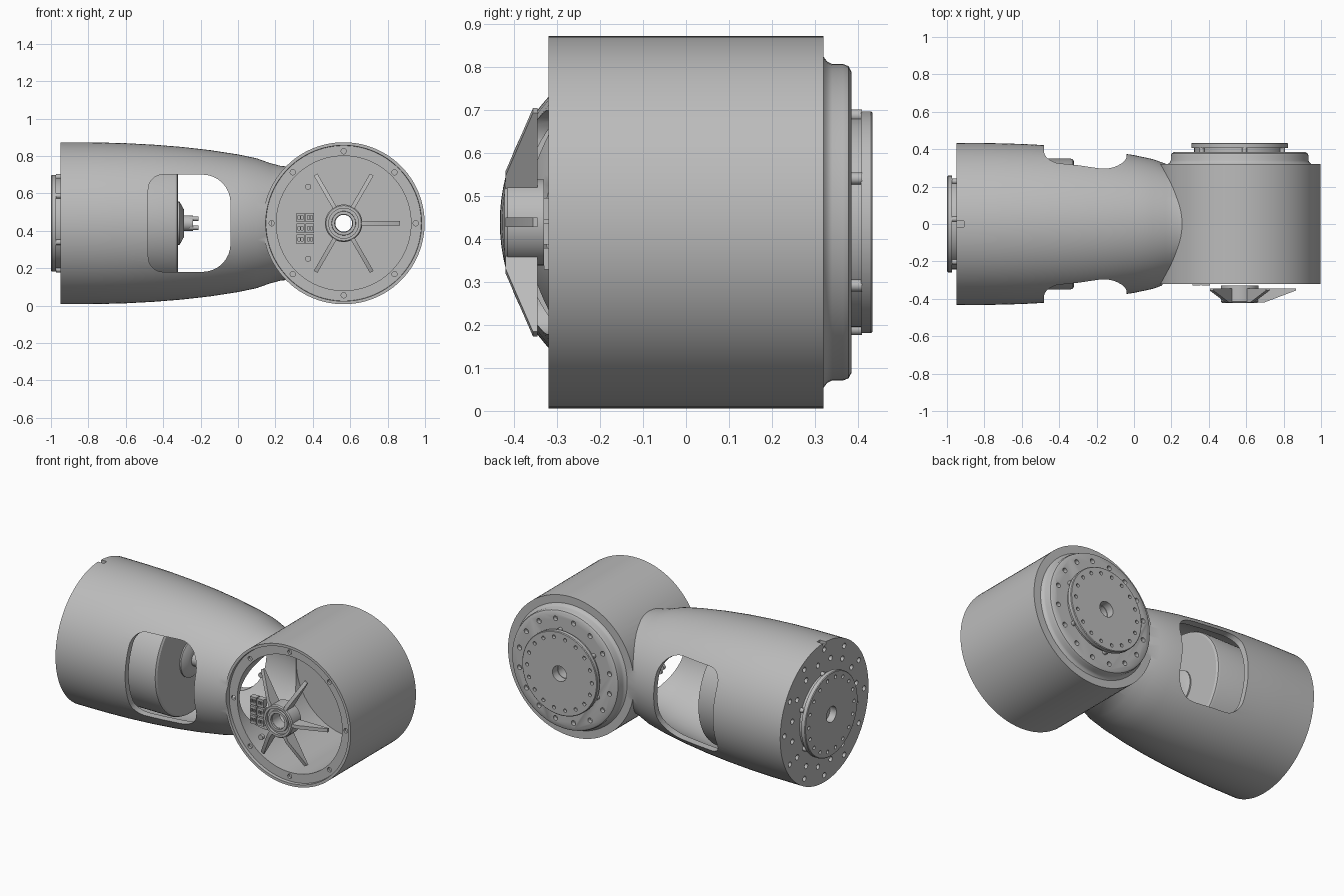
import bpy, bmesh, math
from mathutils import Vector

if "Cube" in bpy.data.objects:
    bpy.data.objects.remove(bpy.data.objects["Cube"], do_unlink=True)

mat = bpy.data.materials.new("machined grey")
mat.use_nodes = True
GREY = (0.5, 0.5, 0.5, 1)
mat.diffuse_color = GREY
mat.node_tree.nodes["Principled BSDF"].inputs["Base Color"].default_value = GREY

ZC, XJ = 0.44, 0.565          # arm axis height, joint axis position
ARM, JOINT = Vector((0, 0, ZC)), Vector((XJ, 0, ZC))


def lathe(bm, axis, origin, profile, segs=64):
    """Revolve (position along axis, radius) points into a capped solid."""
    rings = []
    for a, r in profile:
        ring = []
        for i in range(segs):
            t = math.tau * i / segs
            c, s = r * math.cos(t), r * math.sin(t)
            p = Vector((a, c, s)) if axis == "x" else Vector((c, a, s))
            ring.append(bm.verts.new(origin + p))
        rings.append(ring)
    for lo, hi in zip(rings, rings[1:]):
        for i in range(segs):
            j = (i + 1) % segs
            bm.faces.new((lo[i], lo[j], hi[j], hi[i]))
    bm.faces.new(rings[0])
    bm.faces.new(rings[-1])


def prism(bm, points, offset):
    """Extrude a polygon by an offset vector."""
    face = bm.faces.new([bm.verts.new(p) for p in points])
    ext = bmesh.ops.extrude_face_region(bm, geom=[face])
    verts = [g for g in ext["geom"] if isinstance(g, bmesh.types.BMVert)]
    bmesh.ops.translate(bm, verts=verts, vec=offset)


def box(bm, x0, x1, y0, y1, z0, z1):
    prism(bm, [(x0, y0, z0), (x1, y0, z0), (x1, y0, z1), (x0, y0, z1)], Vector((0, y1 - y0, 0)))


def hole_ring(bm, axis, origin, count, radius, size, a0, a1, phase=0.0):
    for i in range(count):
        t = math.tau * (i + phase) / count
        c, s = radius * math.cos(t), radius * math.sin(t)
        off = Vector((0, c, s)) if axis == "x" else Vector((c, 0, s))
        lathe(bm, axis, origin + off, [(a0, size), (a1, size)], 14)


def make(name, build):
    bm = bmesh.new()
    build(bm)
    bmesh.ops.recalc_face_normals(bm, faces=bm.faces)
    mesh = bpy.data.meshes.new(name)
    bm.to_mesh(mesh)
    bm.free()
    mesh.materials.append(mat)
    obj = bpy.data.objects.new(name, mesh)
    bpy.context.collection.objects.link(obj)
    return obj


def combine(obj, build, operation="DIFFERENCE"):
    """Apply a boolean with a temporary tool solid."""
    tool = make("tool", build)
    mod = obj.modifiers.new("bool", "BOOLEAN")
    mod.operation, mod.solver, mod.object = operation, "EXACT", tool
    deps = bpy.context.evaluated_depsgraph_get()
    mesh = bpy.data.meshes.new_from_object(obj.evaluated_get(deps))
    obj.modifiers.clear()
    obj.data = mesh
    bpy.data.objects.remove(tool, do_unlink=True)


# Housing: tapered arm tube joined to the crosswise joint cylinder
arm = [(-0.95, 0.433), (-0.75, 0.432), (-0.6, 0.428), (-0.45, 0.42), (-0.3, 0.408),
       (-0.15, 0.391), (0, 0.368), (0.1, 0.347), (0.17, 0.322), (0.23, 0.306), (0.32, 0.3)]
housing = make("housing", lambda bm: lathe(bm, "x", ARM, arm, 96))
combine(housing, lambda bm: lathe(bm, "y", JOINT, [
    (-0.32, 0.433), (0.32, 0.433), (0.32, 0.385), (0.328, 0.374), (0.34, 0.368),
    (0.365, 0.368), (0.378, 0.363), (0.385, 0.35)], 96), "UNION")

# Hollow interior and stepped front opening
combine(housing, lambda bm: lathe(bm, "y", JOINT, [
    (-0.34, 0.418), (-0.3, 0.415), (-0.3, 0.36), (0.28, 0.36)], 96))
combine(housing, lambda bm: lathe(bm, "x", ARM, [
    (x, r - 0.035) for x, r in [(-0.92, 0.433)] + arm[1:]], 96))


# Rounded window straight through the arm
def window(bm):
    pts = []
    for cx, cz, r, start in ((-0.19, 0.55, 0.15, 0), (-0.4, 0.62, 0.08, 1),
                             (-0.4, 0.26, 0.08, 2), (-0.19, 0.33, 0.15, 3)):
        for k in range(9):
            t = (start + k / 8) * math.pi / 2
            pts.append((cx + r * math.cos(t), -0.6, cz + r * math.sin(t)))
    prism(bm, pts, Vector((0, 1.2, 0)))


combine(housing, window)


# Bolt holes, shaft bore and alignment notch
def housing_holes(bm):
    hole_ring(bm, "y", JOINT, 8, 0.385, 0.014, -0.33, -0.285)
    hole_ring(bm, "y", JOINT, 16, 0.315, 0.015, 0.36, 0.4, 0.5)
    hole_ring(bm, "x", ARM, 16, 0.32, 0.016, -0.97, -0.93, 0.5)
    hole_ring(bm, "x", ARM, 12, 0.39, 0.016, -0.97, -0.93)
    lathe(bm, "y", JOINT, [(0.2, 0.045), (0.5, 0.045)], 32)
    box(bm, -0.97, -0.91, -0.015, 0.015, 0.855, 0.9)


combine(housing, housing_holes)


# Output discs on the joint back and the arm end
def output_disc(name, axis, origin, base, sign, through):
    at = lambda d: base + sign * d
    disc = make(name, lambda bm: lathe(bm, axis, origin, [
        (at(-0.005), 0.243), (at(0.022), 0.243), (at(0.022), 0.258),
        (at(0.045), 0.258), (at(0.049), 0.254)], 72))

    def holes(bm):
        hole_ring(bm, axis, origin, 18, 0.222, 0.011, at(0.03), at(0.07))
        lathe(bm, axis, origin, [(at(-0.1 if through else 0.005), 0.048), (at(0.07), 0.048)], 32)
    combine(disc, holes)
    # Small retaining tabs under the disc
    make(name + "_tabs", lambda bm: hole_ring(bm, axis, origin, 6, 0.25, 0.014,
                                              at(-0.002), at(0.024), 0.4))
    return disc


output_disc("joint_output_disc", "y", JOINT, 0.385, 1, True)
output_disc("arm_output_disc", "x", ARM, -0.95, -1, False)

# Joint motor with its front cover
motor = make("joint_motor", lambda bm: lathe(bm, "y", JOINT, [
    (0.29, 0.3), (-0.2, 0.3), (-0.25, 0.325), (-0.335, 0.325), (-0.348, 0.32), (-0.355, 0.308)], 96))


def connector_pocket(bm):
    box(bm, 0.2, 0.42, -0.4, -0.3, 0.23, 0.66)
    box(bm, 0.2, 0.27, -0.45, 0.2, 0.25, 0.64)


combine(motor, connector_pocket)
combine(motor, lambda bm: lathe(bm, "y", JOINT, [(-0.5, 0.046), (0.5, 0.046)], 32))

hub = make("joint_hub", lambda bm: lathe(bm, "y", JOINT, [
    (-0.33, 0.1), (-0.415, 0.1), (-0.422, 0.094)], 48))
combine(hub, lambda bm: lathe(bm, "y", JOINT, [
    (-0.5, 0.08), (-0.405, 0.08), (-0.405, 0.046), (-0.2, 0.046)], 48))
bearing = make("shaft_bearing", lambda bm: lathe(bm, "y", JOINT, [(-0.39, 0.066), (-0.418, 0.064)], 48))
combine(bearing, lambda bm: lathe(bm, "y", JOINT, [(-0.5, 0.048), (-0.3, 0.048)], 32))


# Radial ribs on the cover, none on the connector side
def ribs(bm):
    for k in (0, 1, 2, 4, 5):
        t = k * math.pi / 3
        out, side = Vector((math.cos(t), 0, math.sin(t))), Vector((-math.sin(t), 0, math.cos(t)))
        pts = [JOINT + out * r + Vector((0, y, 0)) - side * 0.011
               for r, y in ((0.09, -0.345), (0.3, -0.345), (0.3, -0.356), (0.13, -0.42), (0.09, -0.42))]
        prism(bm, pts, side * 0.022)


make("cover_ribs", ribs)


# Connector blocks and screws in the pocket
def connectors(bm):
    for i in range(2):
        for j in range(3):
            x, z = 0.312 + 0.05 * i, 0.33 + 0.058 * j
            box(bm, x, x + 0.044, -0.33, -0.295, z, z + 0.05)
    for z in (0.25, 0.635):
        lathe(bm, "y", Vector((0.375, 0, z)), [(-0.295, 0.016), (-0.315, 0.016)], 16)


plugs = make("connector_blocks", connectors)


def sockets(bm):
    for i in range(2):
        for j in range(3):
            for k in (0.014, 0.03):
                x, z = 0.312 + 0.05 * i + k, 0.355 + 0.058 * j
                box(bm, x - 0.005, x + 0.005, -0.34, -0.31, z - 0.01, z + 0.01)


combine(plugs, sockets)

# Arm motor seen through the window, with hub and pins
make("arm_motor", lambda bm: lathe(bm, "x", ARM, [
    (-0.93, 0.35), (-0.34, 0.35), (-0.327, 0.345), (-0.32, 0.333)], 96))
make("arm_motor_hub", lambda bm: lathe(bm, "x", ARM, [
    (-0.33, 0.115), (-0.312, 0.115), (-0.29, 0.075), (-0.29, 0.042), (-0.24, 0.042)], 48))
make("arm_motor_pins", lambda bm: hole_ring(bm, "x", ARM, 4, 0.034, 0.011, -0.26, -0.21, 0.5))

# Smooth round surfaces, keep edges crisp
bpy.ops.object.select_all(action="DESELECT")
for obj in bpy.context.collection.objects:
    if obj.type == "MESH" and obj.data.materials and obj.data.materials[0] == mat:
        obj.select_set(True)
        bpy.context.view_layer.objects.active = obj
bpy.ops.object.shade_smooth_by_angle(angle=math.radians(30))
